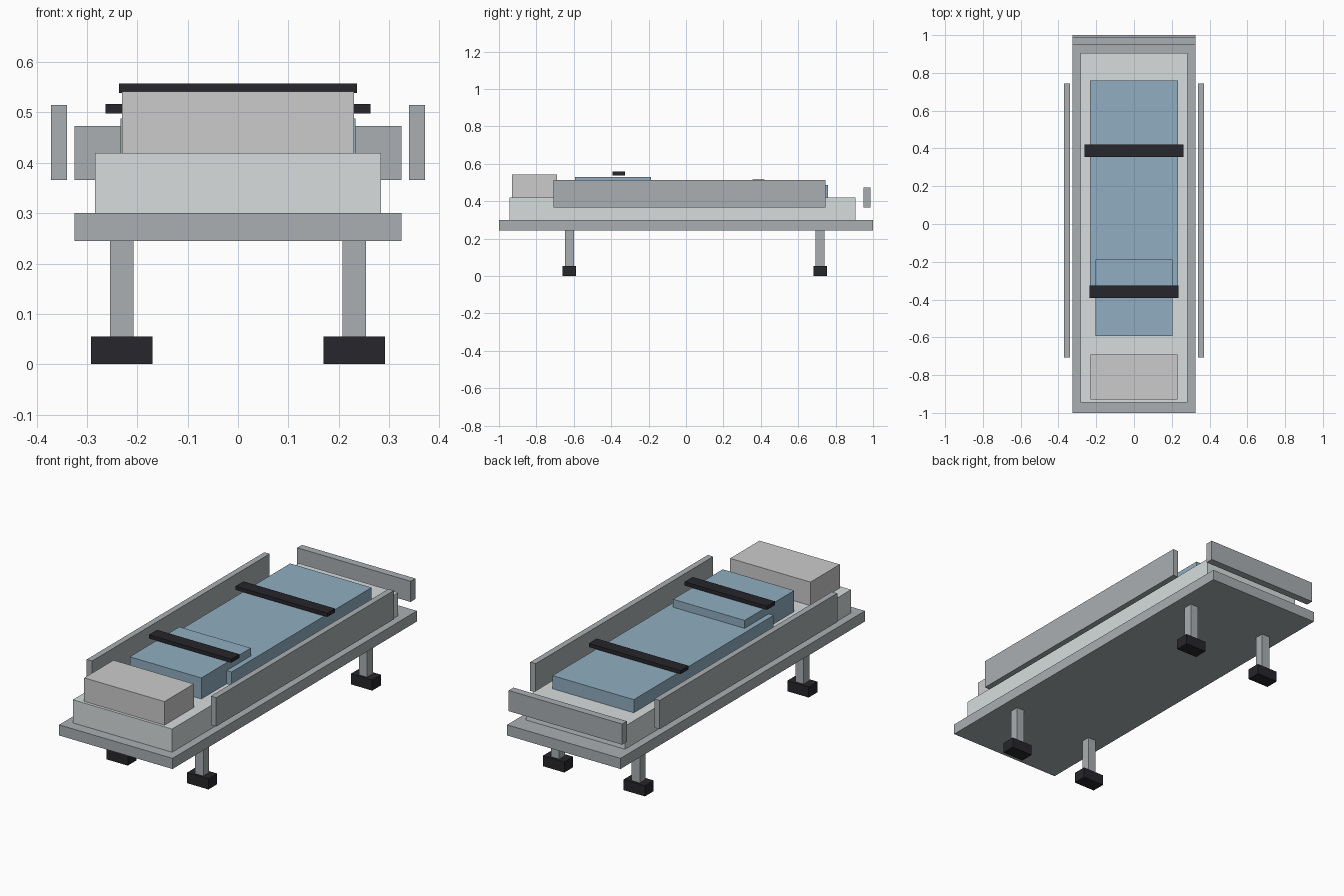
import bpy

if "Cube" in bpy.data.objects:
    bpy.data.objects.remove(bpy.data.objects["Cube"])


def material(name, rgb):
    m = bpy.data.materials.new(name)
    m.diffuse_color = (*rgb, 1)
    m.use_nodes = True
    m.node_tree.nodes["Principled BSDF"].inputs["Base Color"].default_value = m.diffuse_color
    return m


frame = material("frame_grey", (0.40, 0.43, 0.45))
pad = material("pad_grey", (0.68, 0.72, 0.73))
blue = material("blanket_blue", (0.28, 0.42, 0.53))
black = material("black", (0.02, 0.02, 0.025))
linen = material("pillow_grey", (0.66, 0.65, 0.64))


def box(name, x, y, z, mat):
    """Box from (min, max) ranges on each axis."""
    bpy.ops.mesh.primitive_cube_add(size=1, location=[sum(r) / 2 for r in (x, y, z)])
    ob = bpy.context.object
    ob.name = name
    ob.scale = [r[1] - r[0] for r in (x, y, z)]
    bpy.ops.object.transform_apply(location=False, rotation=False, scale=True)
    ob.data.materials.append(mat)
    return ob


def wide(w):
    return (-w, w)


# Deck, mattress and pillow
box("deck", wide(0.325), (-1, 1), (0.245, 0.30), frame)
box("mattress", wide(0.284), (-0.945, 0.905), (0.30, 0.42), pad)
box("pillow", wide(0.23), (-0.93, -0.69), (0.42, 0.542), linen)

# Blanket: long lower part and raised upper part
box("lower_blanket", wide(0.233), (-0.385, 0.76), (0.42, 0.488), blue)
box("upper_blanket", wide(0.205), (-0.593, -0.187), (0.42, 0.529), blue)

# Straps
box("chest_strap", wide(0.236), (-0.392, -0.325), (0.539, 0.558), black)
box("leg_strap", wide(0.263), (0.355, 0.42), (0.498, 0.517), black)

# Footboard
box("footboard", wide(0.325), (0.948, 0.987), (0.366, 0.473), frame)

# Side rails, legs and feet
for side, s in (("left", -1), ("right", 1)):
    box(side + "_rail", sorted((s * 0.34, s * 0.371)), (-0.708, 0.745), (0.366, 0.515), frame)
    for end, y in (("front", -0.623), ("back", 0.717)):
        x = s * 0.231
        box(f"{end}_{side}_leg", (x - 0.023, x + 0.023), (y - 0.024, y + 0.024), (0.05, 0.25), frame)
        box(f"{end}_{side}_foot", (x - 0.061, x + 0.061), (y - 0.036, y + 0.036), (0, 0.055), black)
